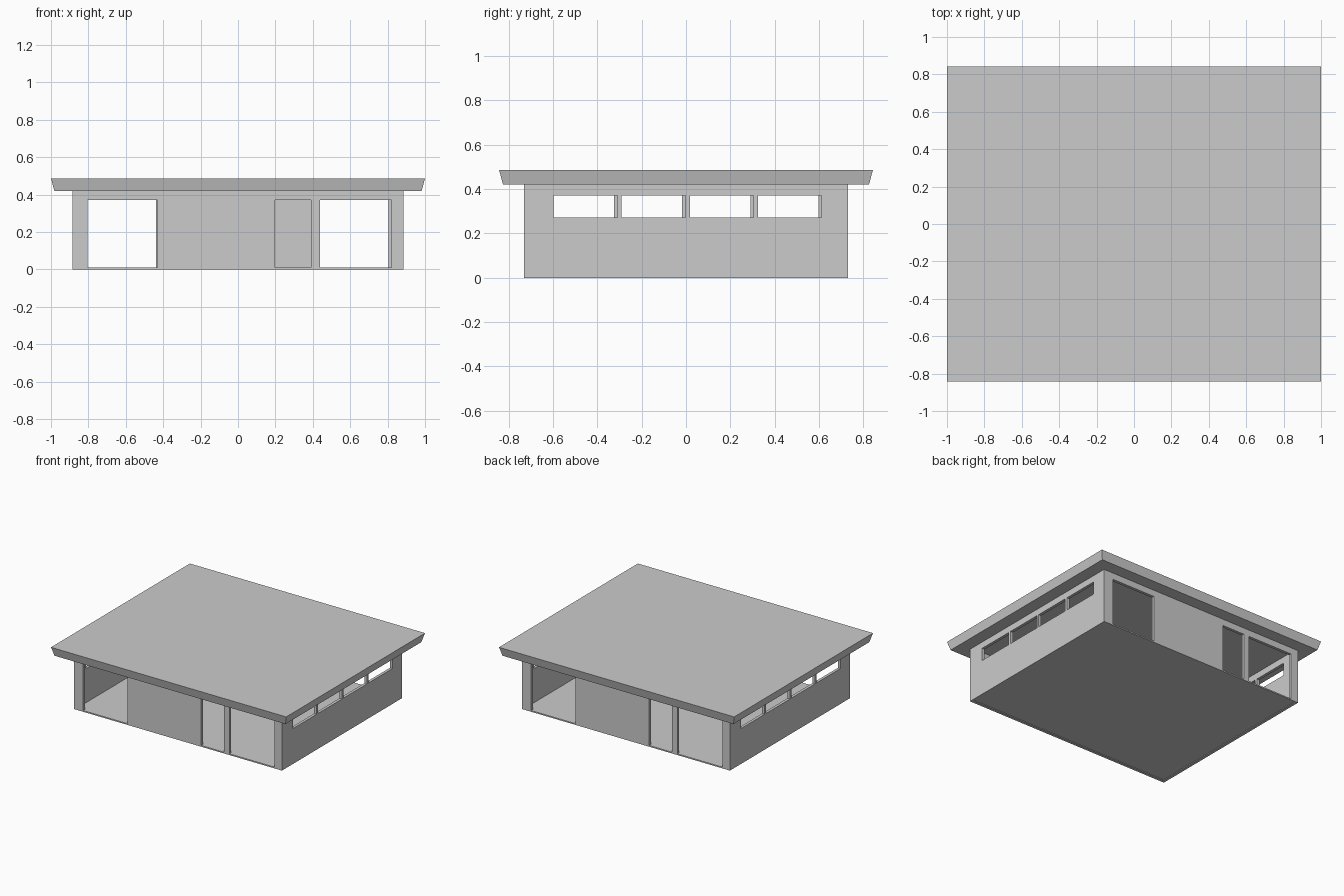
import bpy, bmesh
from mathutils import Matrix, Vector

if "Cube" in bpy.data.objects:
    bpy.data.objects.remove(bpy.data.objects["Cube"])

HX, HY = 0.885, 0.73      # outer half size of the walls
TOP, T = 0.42, 0.022      # wall height and thickness


def add_box(bm, x0, x1, y0, y1, z0, z1):
    centre = Vector((x0 + x1, y0 + y1, z0 + z1)) / 2
    size = (x1 - x0, y1 - y0, z1 - z0)
    m = Matrix.Translation(centre) @ Matrix.Diagonal((*size, 1))
    return bmesh.ops.create_cube(bm, size=1, matrix=m)["verts"]


def finish(name, bm):
    mesh = bpy.data.meshes.new(name)
    bm.to_mesh(mesh)
    bm.free()
    obj = bpy.data.objects.new(name, mesh)
    bpy.context.collection.objects.link(obj)
    return obj


def box_object(name, *dims):
    bm = bmesh.new()
    add_box(bm, *dims)
    return finish(name, bm)


# Walls: outer block, hollowed and pierced below
walls = box_object("walls", -HX, HX, -HY, HY, 0, TOP)
room = box_object("room_cutter", -HX + T, HX - T, -HY + T, HY - T, -0.1, 0.6)

# Openings: the plan is the same after a half turn, so each one is cut twice
bm = bmesh.new()
for s in (1, -1):
    # Two large windows and a door on the front and back
    for a, b in ((-0.805, -0.43), (0.198, 0.39), (0.438, 0.82)):
        x0, x1 = sorted((s * a, s * b))
        y0, y1 = sorted((-s * (HY + 0.1), -s * (HY - 0.06)))
        add_box(bm, x0, x1, y0, y1, 0.01, 0.37)
    # Row of four high windows on each side
    for i in range(4):
        a = -0.597 + i * 0.307
        y0, y1 = sorted((s * a, s * (a + 0.288)))
        x0, x1 = sorted((s * (HX + 0.1), s * (HX - 0.06)))
        add_box(bm, x0, x1, y0, y1, 0.272, 0.37)
openings = finish("opening_cutter", bm)

bpy.context.view_layer.objects.active = walls
for cutter in (room, openings):
    cutter.hide_render = True
    mod = walls.modifiers.new(cutter.name, "BOOLEAN")
    mod.operation, mod.solver, mod.object = "DIFFERENCE", "EXACT", cutter
    bpy.ops.object.modifier_apply(modifier=mod.name)
    bpy.data.objects.remove(cutter)

# Floor slab, just above the wall base
box_object("floor", -HX + T, HX - T, -HY + T, HY - T, 0.005, 0.01)

# Flat roof with edges sloping inward toward the bottom
bm = bmesh.new()
for v in add_box(bm, -1, 1, -0.843, 0.843, TOP, 0.487):
    if v.co.z < 0.45:
        v.co.x *= 0.982
        v.co.y *= 0.979
finish("roof", bm)
